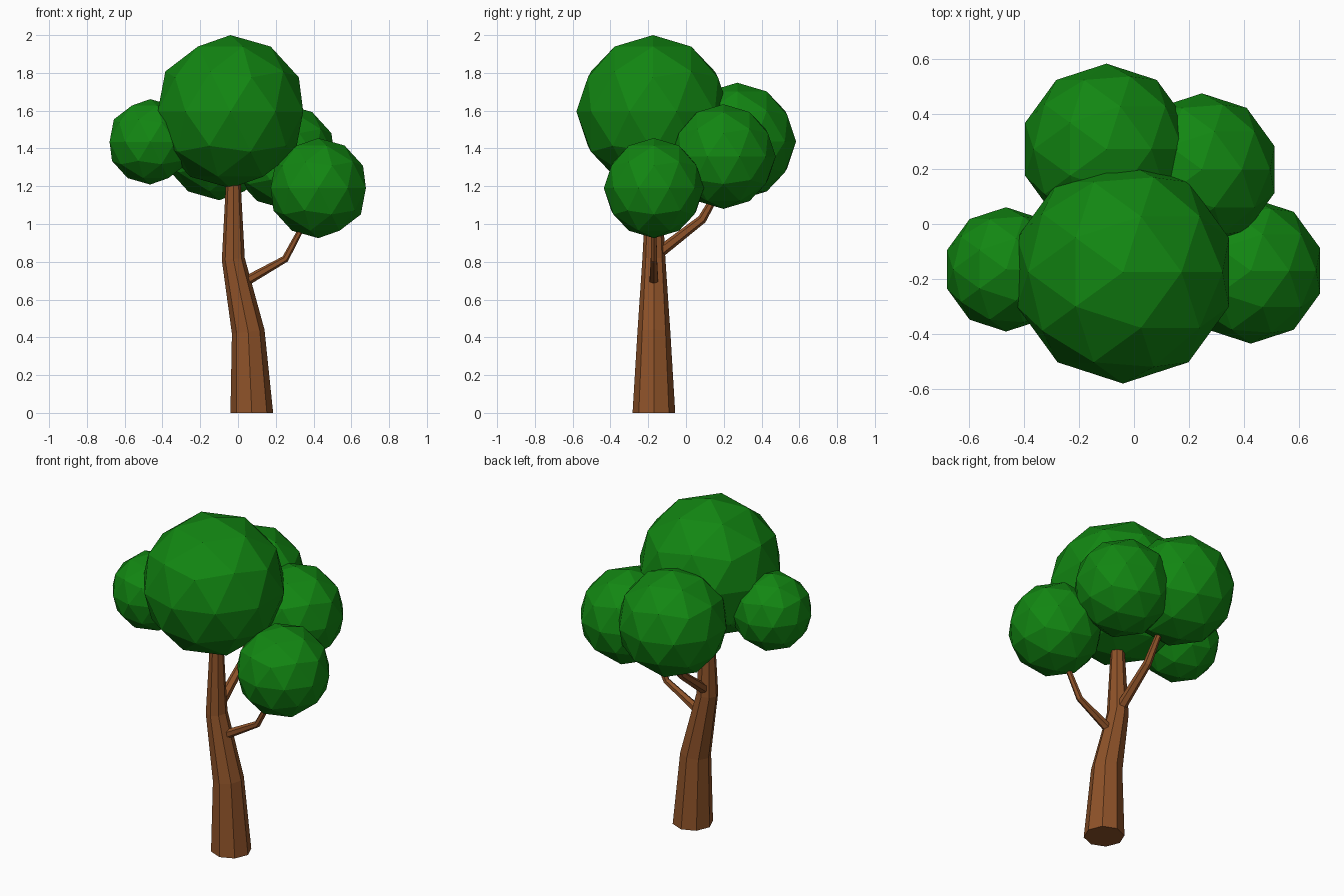
import bpy, bmesh, math
from mathutils import Vector

if "Cube" in bpy.data.objects:
    bpy.data.objects.remove(bpy.data.objects["Cube"])


def material(name, color):
    m = bpy.data.materials.new(name)
    m.diffuse_color = (*color, 1)
    m.use_nodes = True
    m.node_tree.nodes["Principled BSDF"].inputs["Base Color"].default_value = m.diffuse_color
    return m


LEAF = material("leaf_green", (0.006, 0.24, 0.006))
BARK = material("bark_brown", (0.27, 0.085, 0.022))


def finish(name, bm, mat):
    mesh = bpy.data.meshes.new(name)
    bmesh.ops.recalc_face_normals(bm, faces=bm.faces)
    bm.to_mesh(mesh)
    bm.free()
    mesh.materials.append(mat)
    obj = bpy.data.objects.new(name, mesh)
    bpy.context.collection.objects.link(obj)
    return obj


def limb(name, path, sides, side_axis, start_dir=None):
    """Tapered faceted tube along a planar path of (point, radius)."""
    pts = [Vector(p) for p, _ in path]
    side = Vector(side_axis)
    bm = bmesh.new()
    rings = []
    for i, (p, (_, r)) in enumerate(zip(pts, path)):
        t = Vector()
        if i > 0:
            t += (p - pts[i - 1]).normalized()
        if i < len(pts) - 1:
            t += (pts[i + 1] - p).normalized()
        if i == 0 and start_dir:
            t = Vector(start_dir)
        other = t.normalized().cross(side)
        angles = [2 * math.pi * k / sides for k in range(sides)]
        rings.append([bm.verts.new(p + r * (math.cos(a) * other + math.sin(a) * side))
                      for a in angles])
    for a, b in zip(rings, rings[1:]):
        for k in range(sides):
            n = (k + 1) % sides
            bm.faces.new((a[k], a[n], b[n], b[k]))
    bm.faces.new(rings[0])
    bm.faces.new(rings[-1])
    return finish(name, bm, BARK)


# Trunk with two bends
limb("trunk", [((0.073, -0.17, 0), 0.113), ((0.054, -0.17, 0.43), 0.087),
               ((-0.025, -0.17, 0.815), 0.061), ((-0.025, -0.17, 1.22), 0.039)],
     8, (0, 1, 0), (0, 0, 1))

# Branches
limb("right_branch", [((0.02, -0.17, 0.685), 0.027), ((0.25, -0.17, 0.815), 0.019),
                      ((0.365, -0.17, 1.03), 0.014)], 6, (0, 1, 0))
limb("back_branch", [((-0.025, -0.16, 0.835), 0.031), ((-0.025, 0.085, 1.025), 0.024),
                     ((-0.035, 0.18, 1.19), 0.017)], 6, (1, 0, 0))

# Foliage balls
for name, centre, radius in [
    ("main_foliage", (-0.04, -0.175, 1.595), 0.405),
    ("left_foliage", (-0.465, -0.165, 1.435), 0.226),
    ("right_foliage", (0.425, -0.17, 1.19), 0.265),
    ("back_foliage", (-0.10, 0.272, 1.437), 0.311),
    ("back_right_foliage", (0.247, 0.198, 1.357), 0.277),
]:
    bm = bmesh.new()
    bmesh.ops.create_icosphere(bm, subdivisions=2, radius=radius)
    finish(name, bm, LEAF).location = centre
